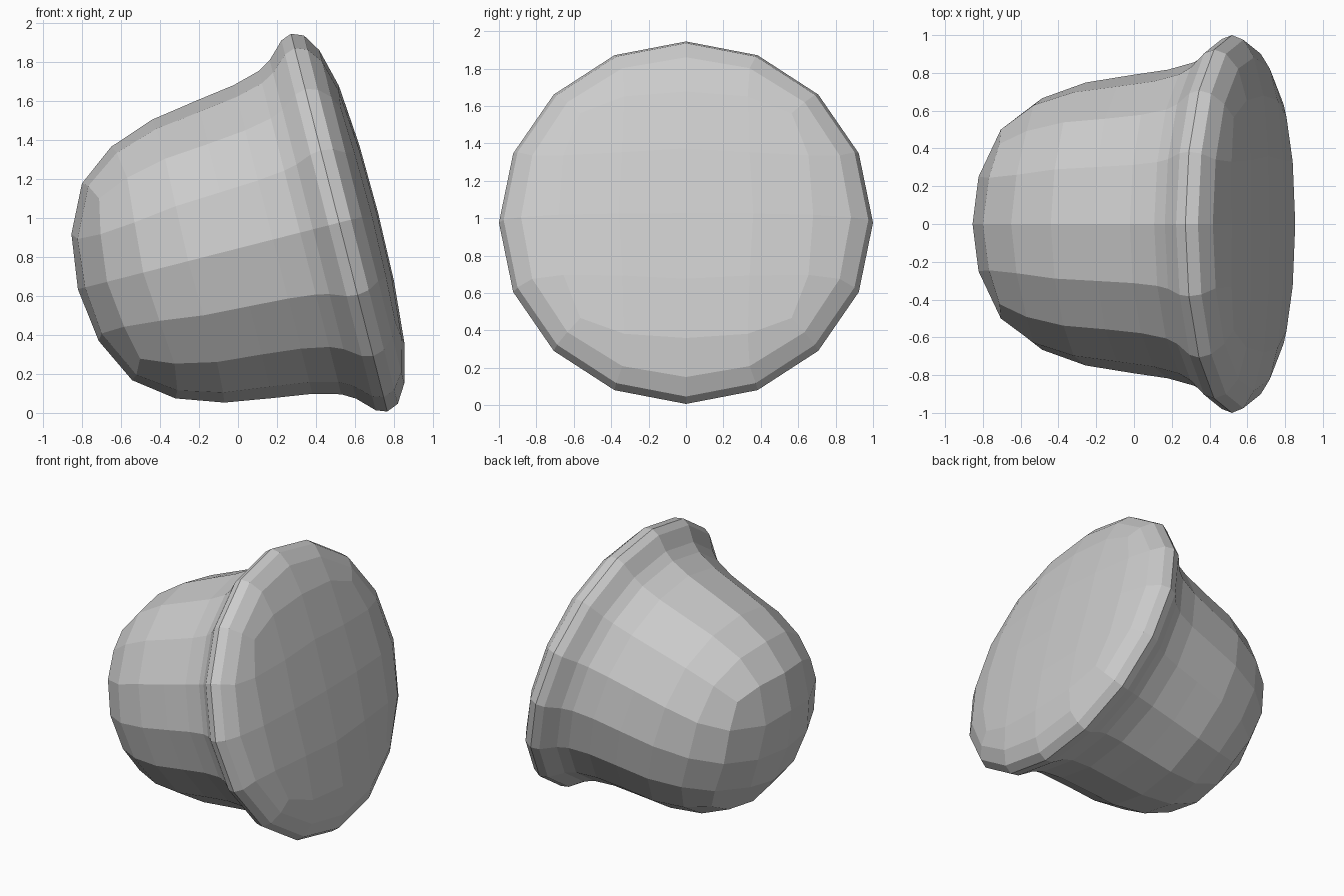
import bpy, bmesh, math
from mathutils import Vector

if "Cube" in bpy.data.objects:
    bpy.data.objects.remove(bpy.data.objects["Cube"])

TILT = math.atan2(0.247, 0.969)
CENTRE = Vector((0.515, 0, 0.975))
AXIS = Vector((math.cos(TILT), 0, math.sin(TILT)))
UP = Vector((-math.sin(TILT), 0, math.cos(TILT)))
SIDE = Vector((0, 1, 0))
bm = bmesh.new()


def add_vert(u, v, y):
    return bm.verts.new(CENTRE + AXIS * u + UP * v + SIDE * y)


def cap(height, a, b, c, d, e, f):
    """Domed 4x4 quad cap; returns its 16 border vertices in angular order."""
    table = {(0, 0): (0, 0), (1, 0): (a, 0), (2, 0): (b, 0), (1, 1): (d, d),
             (2, 1): (f, e), (2, 2): (c, c)}
    grid = {}
    for i in range(-2, 3):
        for j in range(-2, 3):
            m, n = abs(i), abs(j)
            p, q = table[(max(m, n), min(m, n))]
            if n > m:
                p, q = q, p
            v, y = math.copysign(p, i), math.copysign(q, j)
            grid[i, j] = add_vert(height(math.hypot(v, y)), v, y)
    for i in range(-2, 2):
        for j in range(-2, 2):
            bm.faces.new((grid[i, j], grid[i + 1, j], grid[i + 1, j + 1], grid[i, j + 1]))
    border = [k for k in grid if max(abs(k[0]), abs(k[1])) == 2]
    border.sort(key=lambda k: math.atan2(k[1], k[0]) % (2 * math.pi))
    return [grid[k] for k in border]


def ring(u, r, du=0.0, dr=0.0):
    """16-sided ring; du and dr shift its diagonal corners."""
    result = []
    for s in range(16):
        t = s * math.pi / 8
        k = math.sin(2 * t) ** 2
        result.append(add_vert(u + du * k, (r + dr * k) * math.cos(t), (r + dr * k) * math.sin(t)))
    return result


# Rounded closed end, body, flared rim and shallow domed face
rings = [cap(lambda r: -1.379 + 0.43 * r**2 + 0.51 * r**4, 0.283, 0.521, 0.424, 0.25, 0.245, 0.50)]
profile = [(-1.033, 0.666, 0.04, 0.03), (-0.795, 0.749, 0.015, 0.012), (-0.548, 0.788),
           (-0.346, 0.817), (-0.203, 0.856), (-0.135, 0.896), (-0.052, 0.979),
           (0.004, 1.0), (0.066, 0.975), (0.124, 0.882, 0, 0.015)]
rings += [ring(*p) for p in profile]
rings.append(cap(lambda r: 0.21 - 0.05 * r**2 - 0.05 * r**4, 0.36, 0.68, 0.565, 0.34, 0.33, 0.655))
for lower, upper in zip(rings, rings[1:]):
    for s in range(16):
        n = (s + 1) % 16
        bm.faces.new((lower[s], lower[n], upper[n], upper[s]))

bmesh.ops.recalc_face_normals(bm, faces=bm.faces)
mesh = bpy.data.meshes.new("flared_dome")
bm.to_mesh(mesh)
bm.free()
bpy.context.collection.objects.link(bpy.data.objects.new("flared_dome", mesh))
